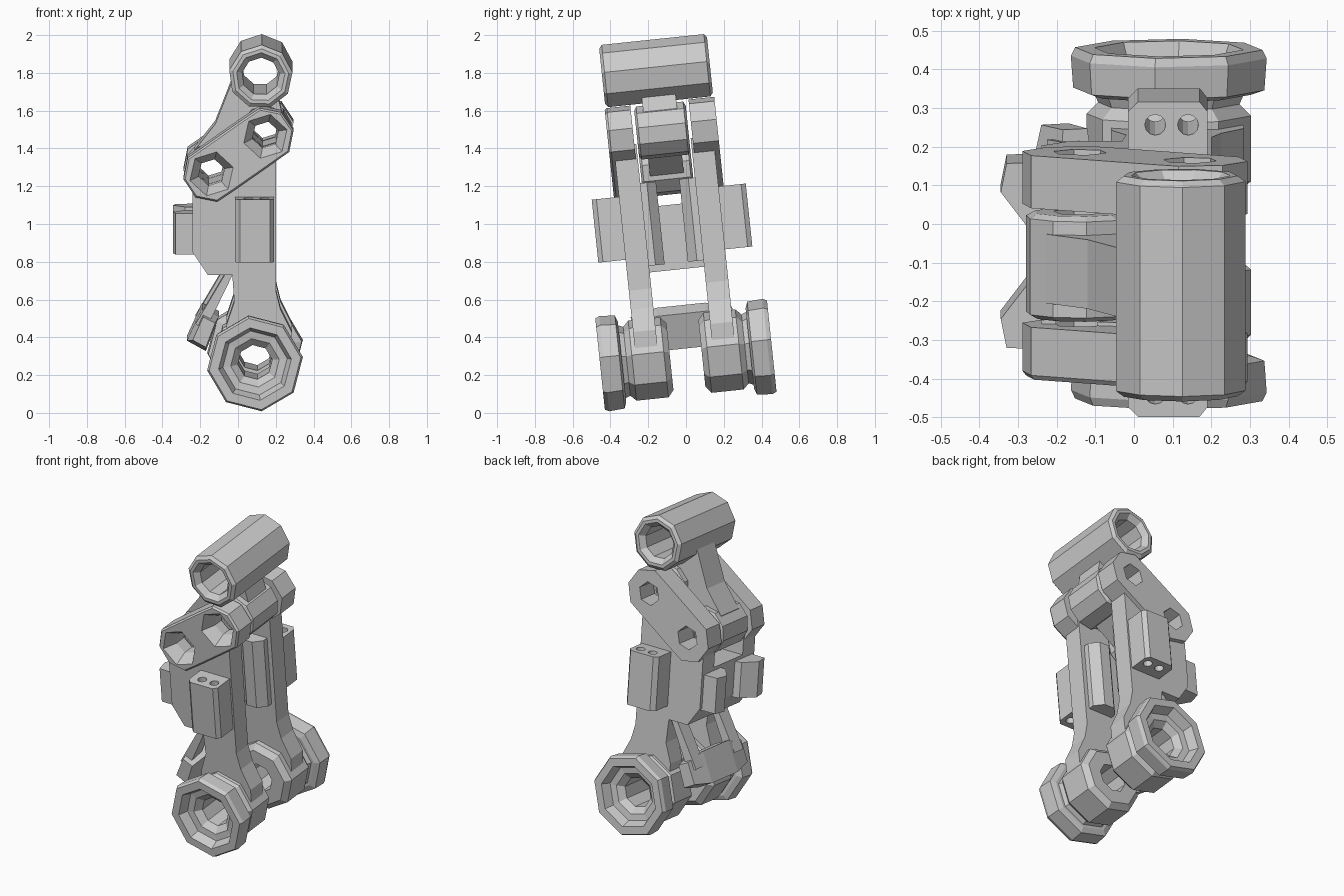
import bpy, bmesh, math
from mathutils import Matrix

if "Cube" in bpy.data.objects:
    bpy.data.objects.remove(bpy.data.objects["Cube"])

grey = bpy.data.materials.new("plain grey")
grey.use_nodes = True
COLOR = (0.6, 0.6, 0.6, 1)
grey.diffuse_color = COLOR
grey.node_tree.nodes["Principled BSDF"].inputs["Base Color"].default_value = COLOR

# The whole mechanism is built upright, then leaned over about x
LEAN = (Matrix.Translation((0, 0, 1)) @ Matrix.Rotation(math.radians(6), 4, "X")
        @ Matrix.Translation((0, -0.073, -1)))
PIVOT_A, PIVOT_B = (0.145, 1.505), (-0.14, 1.305)
AXLE, EYE = (0.09, 0.31), (0.12, 1.82)


def finish(name, bm):
    bmesh.ops.recalc_face_normals(bm, faces=bm.faces)
    mesh = bpy.data.meshes.new(name)
    bm.to_mesh(mesh)
    bm.free()
    mesh.transform(LEAN)
    mesh.materials.append(grey)
    obj = bpy.data.objects.new(name, mesh)
    bpy.context.scene.collection.objects.link(obj)
    return obj


def prism(name, outline, start, end, upright=False):
    """Extrude an outline along y, or along z when upright."""
    bm = bmesh.new()
    place = (lambda a, b, t: (a, b, t)) if upright else (lambda a, b, t: (a, t, b))
    rings = [[bm.verts.new(place(a, b, t)) for a, b in outline] for t in (start, end)]
    bm.faces.new(rings[0])
    bm.faces.new(rings[1])
    for i in range(len(outline)):
        j = (i + 1) % len(outline)
        bm.faces.new((rings[0][i], rings[0][j], rings[1][j], rings[1][i]))
    return finish(name, bm)


def circle(center, radius, sides, turn=0.0):
    return [(center[0] + radius * math.cos(turn + math.tau * i / sides),
             center[1] + radius * math.sin(turn + math.tau * i / sides)) for i in range(sides)]


def turned(name, center, profile, sides, turn=0.0, tube=False):
    """Sweep (y, radius) steps around a y axis; a tube joins the last step to the first."""
    bm = bmesh.new()
    rings = [[bm.verts.new((x, y, z)) for x, z in circle(center, r, sides, turn)]
             for y, r in profile]
    pairs = list(zip(rings, rings[1:]))
    if tube:
        pairs.append((rings[-1], rings[0]))
    else:
        bm.faces.new(rings[0])
        bm.faces.new(rings[-1])
    for a, b in pairs:
        for i in range(sides):
            j = (i + 1) % sides
            bm.faces.new((a[i], a[j], b[j], b[i]))
    return finish(name, bm)


def hull(name, points):
    bm = bmesh.new()
    verts = [bm.verts.new(p) for p in points]
    result = bmesh.ops.convex_hull(bm, input=verts)
    loose = set(result["geom_interior"]) | set(result["geom_unused"])
    bmesh.ops.delete(bm, geom=[v for v in loose if isinstance(v, bmesh.types.BMVert)],
                     context="VERTS")
    bmesh.ops.dissolve_limit(bm, angle_limit=0.01, verts=bm.verts, edges=bm.edges)
    return finish(name, bm)


def cut(targets, cutters):
    for cutter in cutters:
        cutter.hide_render = True
    for obj in targets:
        for cutter in cutters:
            mod = obj.modifiers.new("hole", "BOOLEAN")
            mod.operation, mod.solver, mod.object = "DIFFERENCE", "EXACT", cutter
        bpy.context.view_layer.update()
        mesh = bpy.data.meshes.new_from_object(
            obj.evaluated_get(bpy.context.evaluated_depsgraph_get()))
        obj.modifiers.clear()
        obj.data = mesh
    for cutter in cutters:
        bpy.data.objects.remove(cutter)


TURN = math.radians(8)
EIGHTH = math.pi / 8

# Pivot holes are countersunk on the front link and plain on the back one
for side, s, rim, sink in (("front", -1, 0.142, 0.125), ("back", 1, 0.152, 0.072)):
    def steps(*profile):
        return [(s * y, r) for y, r in profile]

    # Leg plate with narrow shank and flared ankle
    leg = prism(side + "_leg", [
        (0.2, 1.45), (0.2, 0.68), (0.225, 0.58), (0.285, 0.46), (0.28, 0.3), (-0.06, 0.3),
        (-0.06, 0.5), (-0.02, 0.62), (-0.03, 0.765), (-0.16, 0.765), (-0.24, 0.885),
        (-0.24, 1.3)], s * 0.145, s * 0.265)

    # Two-pivot link plate at the top of the leg
    link = hull(side + "_link", [
        (x, s * y, z) for c in (PIVOT_A, PIVOT_B)
        for y, r in ((0.155, 0.152), (0.28, 0.152), (0.292, rim))
        for x, z in circle(c, r, 8, EIGHTH / 2)])

    # Foot hub, neck and wheel
    foot = turned(side + "_foot", AXLE, steps(
        (0.085, 0.18), (0.115, 0.215), (0.285, 0.215), (0.315, 0.185), (0.35, 0.2)), 8, TURN)
    wheel = turned(side + "_wheel", AXLE, steps(
        (0.34, 0.215), (0.352, 0.25), (0.435, 0.256), (0.457, 0.245)), 8, TURN)

    # Pivot holes, axle bore and stepped wheel recess
    holes = [turned("pivot_cutter", c, steps(
        (0.05, 0.072), (0.22, 0.072), (0.3, sink)), 6, 0.3) for c in (PIVOT_A, PIVOT_B)]
    bore = turned("axle_cutter", AXLE, steps(
        (0.05, 0.092), (0.36, 0.092), (0.395, 0.13), (0.4, 0.172), (0.47, 0.2)), 8, TURN)
    cut([leg, link, foot, wheel], holes + [bore])

    # Outer clip with two upright pin holes
    clip = prism(side + "_outer_clip", [
        (-0.015, s * 0.25), (-0.015, s * 0.385), (0.01, s * 0.41), (0.17, s * 0.41),
        (0.19, s * 0.385), (0.19, s * 0.25)], 0.845, 1.18, upright=True)
    pins = [prism("pin_cutter", circle((x, s * 0.35), 0.027, 12), 0.8, 1.25, upright=True)
            for x in (0.055, 0.14)]
    cut([clip], pins)

    # Side clip, tapering outward
    prism(side + "_side_clip", [
        (-0.2, s * 0.06), (-0.28, s * 0.08), (-0.345, s * 0.165), (-0.33, s * 0.24),
        (-0.2, s * 0.245)], 0.87, 1.09, upright=True)

    # Rounded rib on the inner face of the leg
    prism(side + "_inner_rib", circle((0.09, s * 0.145), 0.09, 8, EIGHTH), 0.8, 1.24,
          upright=True)

    # Diagonal strut to the cross bar
    prism(side + "_strut", [(-0.02, 0.78), (-0.06, 0.78), (-0.225, 0.5), (-0.17, 0.47)],
          s * 0.15, s * 0.24)

# Cross bar behind the feet, tapered at its ends, and bridge between the legs
BAR = [(-0.27, 0.4), (-0.19, 0.575), (-0.1, 0.53), (-0.17, 0.345)]
hull("cross_bar", [
    (-0.17 + (x + 0.17) * size, y, 0.46 + (z - 0.46) * size)
    for y, size in ((-0.27, 0.7), (-0.13, 1), (0.13, 1), (0.27, 0.7)) for x, z in BAR])
prism("leg_bridge", [(-0.1, 0.765), (-0.16, 0.765), (-0.24, 0.885), (-0.24, 1.11),
                     (-0.1, 1.11)], -0.15, 0.15)

# Centre arm with its two pivot bosses
arm = prism("centre_arm", [
    (-0.03, 1.78), (-0.12, 1.55), (-0.23, 1.41), (-0.22, 1.25), (-0.05, 1.24),
    (0.2, 1.43), (0.24, 1.58), (0.21, 1.7), (0.03, 1.7)], -0.09, 0.09)
bosses = [turned(name, c, [(-0.137, 0.12), (-0.125, 0.142), (0.125, 0.142), (0.137, 0.12)],
                 10, EIGHTH / 2)
          for name, c in (("upper_boss", PIVOT_A), ("lower_boss", PIVOT_B))]
through = [turned("through_cutter", c, [(-0.2, 0.072), (0.2, 0.072)], 6, 0.3)
           for c in (PIVOT_A, PIVOT_B)]
cut([arm] + bosses, through)

# Hollow barrel on top
turned("top_barrel", EYE, [
    (-0.287, 0.15), (-0.272, 0.17), (0.272, 0.17), (0.287, 0.15), (0.287, 0.13),
    (0.255, 0.1), (-0.255, 0.1), (-0.287, 0.13)], 9, TURN, tube=True)
